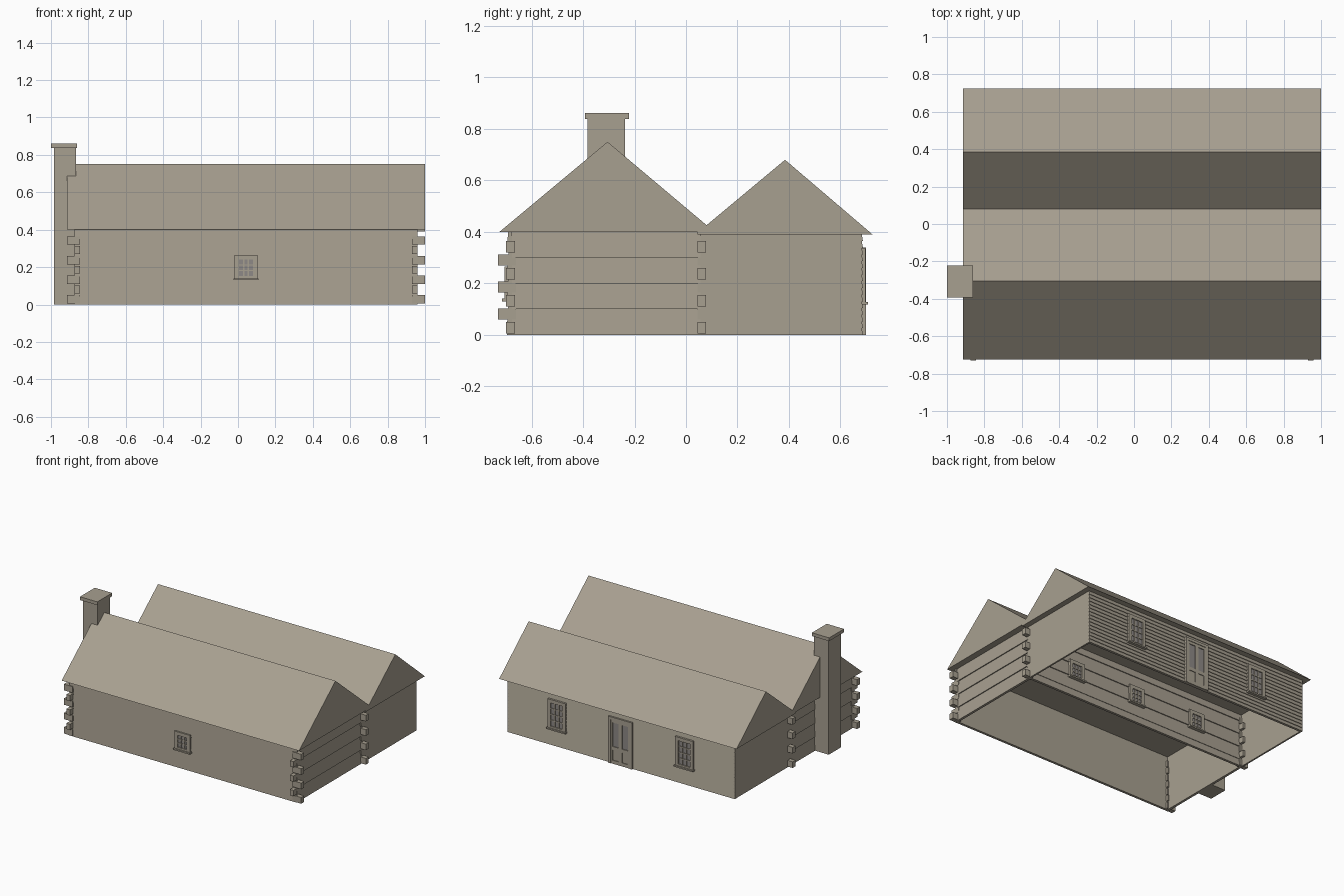
import bpy
import bmesh
from mathutils import Vector

cube = bpy.data.objects.get("Cube")
if cube:
    bpy.data.objects.remove(cube, do_unlink=True)


def material(name, rgb):
    mat = bpy.data.materials.new(name)
    mat.use_nodes = True
    mat.diffuse_color = (*rgb, 1)
    mat.node_tree.nodes["Principled BSDF"].inputs["Base Color"].default_value = (*rgb, 1)
    return mat


TIMBER = material("weathered_timber", (0.39, 0.35, 0.28))
GLASS = material("dull_glass", (0.27, 0.25, 0.24))


def finish(name, bm, mat):
    bmesh.ops.recalc_face_normals(bm, faces=bm.faces)
    mesh = bpy.data.meshes.new(name)
    bm.to_mesh(mesh)
    bm.free()
    mesh.materials.append(mat)
    obj = bpy.data.objects.new(name, mesh)
    bpy.context.collection.objects.link(obj)
    return obj


def extrude(name, profile, axis, start, end, mat=TIMBER):
    """Extrude a (horizontal, z) profile along the x or y axis."""
    bm = bmesh.new()
    place = (lambda t, h, z: (t, h, z)) if axis == "x" else (lambda t, h, z: (h, t, z))
    face = bm.faces.new([bm.verts.new(place(start, h, z)) for h, z in profile])
    moved = bmesh.ops.extrude_face_region(bm, geom=[face])["geom"]
    verts = [g for g in moved if isinstance(g, bmesh.types.BMVert)]
    bmesh.ops.translate(bm, verts=verts, vec=Vector(place(end - start, 0, 0)))
    return finish(name, bm, mat)


def boxes(name, spans, mat=TIMBER):
    """Join boxes given as ((x0, x1), (y0, y1), (z0, z1))."""
    bm = bmesh.new()
    for span in spans:
        new = bmesh.ops.create_cube(bm, size=1)["verts"]
        for v in new:
            v.co = [(a + b) / 2 + c * abs(b - a) for (a, b), c in zip(span, v.co)]
    return finish(name, bm, mat)


def lapped(outer, side, top, rows, step, offset=0.0, thick=0.018):
    """Profile of overlapping boards whose lower edges stand proud."""
    pitch = top / rows
    levels = [0] + [k * pitch + offset for k in range(0 if offset else 1, rows)] + [top]
    pts = []
    for low, high in zip(levels, levels[1:]):
        pts += [(outer, low), (outer - side * step * (high - low) / pitch, high)]
    inner = outer - side * thick
    return pts + [(inner, top), (inner, 0)]


MID = 0.0425            # centre line of the building across x
HALF = 0.9175           # half length of the walls
EAVE, BACK_EAVE = 0.40, 0.39
LEFT, RIGHT = MID + HALF, MID - HALF
FRONT, MIDDLE, BACK = -0.695, 0.075, 0.688

# Twin gabled roof with a valley
roof = [(-0.725, EAVE), (-0.305, 0.75), (0.08, 0.426), (0.385, 0.68),
        (0.725, BACK_EAVE), (0.045, BACK_EAVE), (0.045, EAVE)]
extrude("roof", roof, "x", -0.915, 1.0)

# Log cabin walls
extrude("front_log_wall", lapped(FRONT, -1, EAVE, 4, 0.007, 0.05), "x", RIGHT, LEFT)
extrude("middle_log_wall", lapped(MIDDLE, 1, BACK_EAVE, 4, 0.007, 0.05), "x", RIGHT, LEFT)
for name, x, s in (("left", LEFT, 1), ("right", RIGHT, -1)):
    extrude(name + "_log_wall", lapped(x, s, EAVE, 4, 0.007), "y", FRONT + 0.005, 0.06)
    # Plain side walls of the rear addition
    boxes(name + "_addition_wall",
          [((x - s * 0.012, x), (0.06, BACK - 0.004), (0, BACK_EAVE))])

# Clapboard rear wall
extrude("rear_clapboard_wall", lapped(BACK, 1, BACK_EAVE, 15, 0.005), "x", RIGHT, LEFT)

# Interlocking log ends at the corners
for name, x, s in (("left", LEFT, 1), ("right", RIGHT, -1)):
    long_ends, cross_ends = [], []
    for k in range(4):
        z = k * 0.105
        for y in ((-0.70, -0.665), (0.045, 0.078)):
            long_ends.append((sorted((x - s * 0.03, x + s * 0.04)), y, (z + 0.005, z + 0.05)))
        if k < 3:
            for y in ((-0.73, -0.66), (0.045, 0.11)):
                cross_ends.append((sorted((x - s * 0.03, x - s * 0.001)), y,
                                   (z + 0.06, z + 0.102)))
    boxes(name + "_long_log_ends", long_ends)
    boxes(name + "_cross_log_ends", cross_ends)

# Chimney and cap
boxes("chimney", [((-0.985, -0.865), (-0.382, -0.238), (0, 0.84))])
boxes("chimney_cap", [((-1.0, -0.86), (-0.393, -0.222), (0.838, 0.862))])


def window(name, x, wall, side, z0, z1, width, rows, cols=3, border=0.025, bar=0.007):
    """Framed, barred window on a wall facing along side * y."""
    def depth(a, b):
        return sorted((wall + side * a, wall + side * b))
    l, r = x - width / 2, x + width / 2
    trim = depth(-0.01, 0.010)
    frame = [((l, l + border), trim, (z0, z1)), ((r - border, r), trim, (z0, z1)),
             ((l + border, r - border), trim, (z1 - border, z1)),
             ((l + border, r - border), trim, (z0, z0 + border * 0.6))]
    il, ir, ib, it = l + border, r - border, z0 + border * 0.6, z1 - border
    thin = depth(-0.005, 0.007)
    for i in range(1, cols):
        c = il + (ir - il) * i / cols
        frame.append(((c - bar / 2, c + bar / 2), thin, (ib, it)))
    for i in range(1, rows):
        c = ib + (it - ib) * i / rows
        frame.append(((il, ir), thin, (c - bar / 2, c + bar / 2)))
    # Projecting sill
    frame.append(((l - 0.005, r + 0.005), depth(-0.01, 0.02), (z0 - 0.008, z0 + 0.002)))
    boxes(name + "_frame", frame)
    boxes(name + "_glass", [((il, ir), depth(-0.004, 0.002), (ib, it))], GLASS)


window("front_window", MID, FRONT, -1, 0.138, 0.265, 0.125, 3)
for label, dx in (("left", 0.515), ("centre", 0), ("right", -0.515)):
    window(label + "_middle_window", MID + dx, MIDDLE, 1, 0.138, 0.265, 0.125, 3)
    if dx:
        window(label + "_rear_window", MID + dx, BACK, 1, 0.125, 0.335, 0.145, 4)

# Rear double door: trim, stiles, rails, panes and lower panels
jamb = (BACK - 0.01, BACK + 0.012)
leaf = (BACK - 0.01, BACK + 0.008)
w, top = 0.095, 0.34
door = [((MID - w, MID + w), jamb, (top - 0.02, top))]
for s in (-1, 1):
    door.append((sorted((MID + s * w, MID + s * (w - 0.018))), jamb, (0, top - 0.02)))
    door.append((sorted((MID + s * 0.077, MID + s * 0.062)), leaf, (0, top - 0.02)))
door.append(((MID - 0.013, MID + 0.013), leaf, (0, top - 0.02)))
for z in ((0, 0.025), (0.1, 0.125), (0.3, 0.32)):
    door.append(((MID - 0.077, MID + 0.077), leaf, z))
boxes("rear_door_frame", door)
boxes("rear_door_panels", [((MID - 0.077, MID + 0.077), (BACK - 0.004, BACK + 0.003), (0.01, 0.11))])
boxes("rear_door_glass", [((MID - 0.077, MID + 0.077), (BACK - 0.004, BACK + 0.002), (0.11, 0.31))], GLASS)
